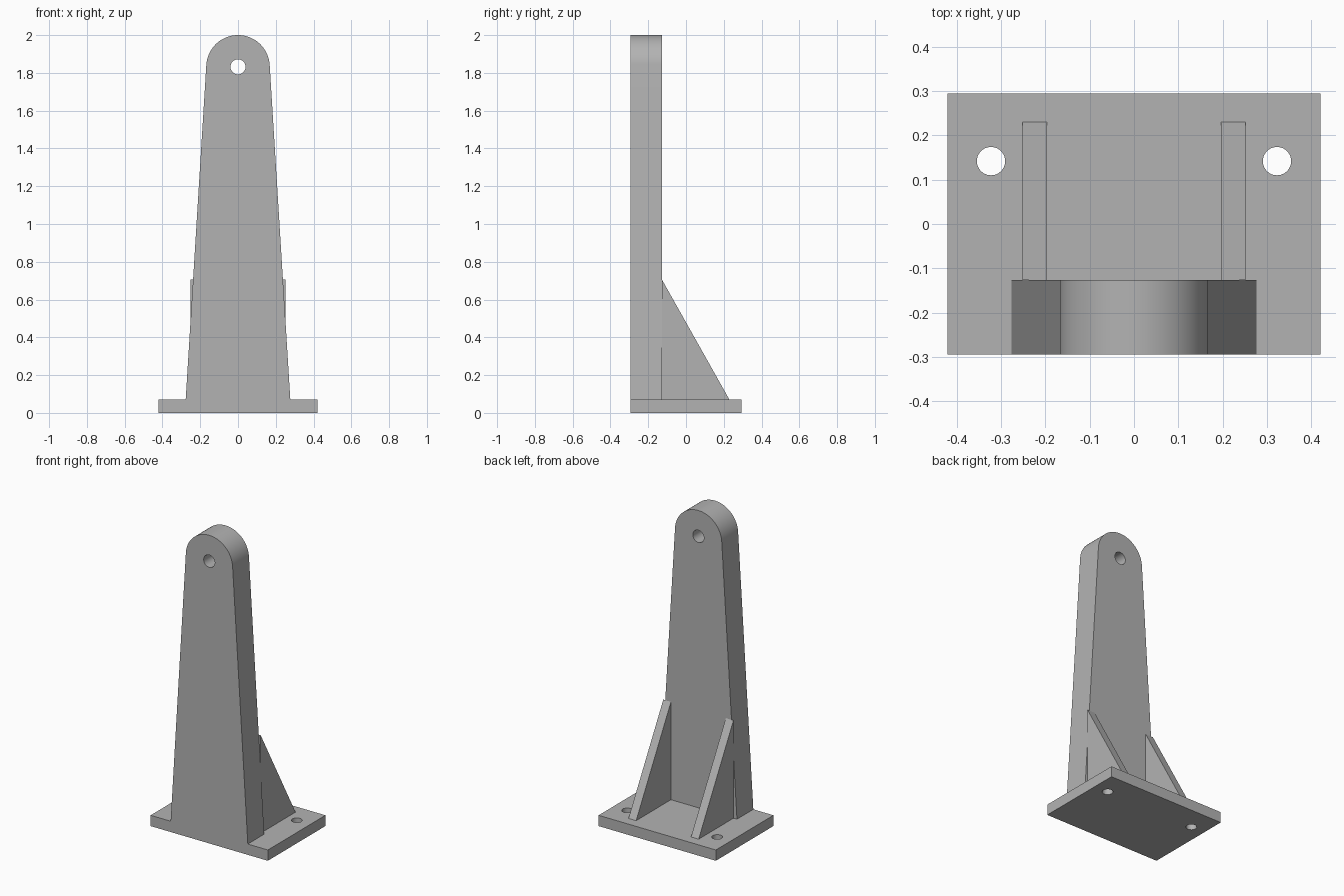
import bpy, bmesh
from math import sin, cos, pi, radians
from mathutils import Vector

cube = bpy.data.objects.get("Cube")
if cube:
    bpy.data.objects.remove(cube, do_unlink=True)

grey = bpy.data.materials.new("plain_grey")
grey.use_nodes = True
colour = (0.45, 0.45, 0.45, 1)
grey.diffuse_color = colour
grey.node_tree.nodes["Principled BSDF"].inputs["Base Color"].default_value = colour


def arc(cx, cy, r, start, end, steps):
    return [(cx + r * cos(start + (end - start) * i / steps),
             cy + r * sin(start + (end - start) * i / steps)) for i in range(steps + 1)]


def circle(cx, cy, r, steps=40):
    return arc(cx, cy, r, 0, 2 * pi, steps)[:-1]


def plate(name, loops, to_3d, offset):
    """Fill an outline with optional holes and extrude it into a solid."""
    bm = bmesh.new()
    edges = []
    for loop in loops:
        verts = [bm.verts.new(to_3d(*p)) for p in loop]
        edges += [bm.edges.new((v, verts[i - 1])) for i, v in enumerate(verts)]
    bmesh.ops.triangle_fill(bm, edges=edges, use_beauty=True, use_dissolve=False)
    result = bmesh.ops.extrude_face_region(bm, geom=bm.faces[:], use_keep_orig=True)
    moved = [g for g in result["geom"] if isinstance(g, bmesh.types.BMVert)]
    bmesh.ops.translate(bm, verts=moved, vec=Vector(offset))
    bmesh.ops.recalc_face_normals(bm, faces=bm.faces)
    mesh = bpy.data.meshes.new(name)
    bm.to_mesh(mesh)
    bm.free()
    mesh.materials.append(grey)
    obj = bpy.data.objects.new(name, mesh)
    bpy.context.collection.objects.link(obj)
    bpy.ops.object.select_all(action='DESELECT')
    obj.select_set(True)
    bpy.context.view_layer.objects.active = obj
    bpy.ops.object.shade_smooth_by_angle(angle=radians(30))
    return obj


BASE_X, BASE_Y, BASE_TOP = 0.421, 0.295, 0.07
BACK = -0.127          # rear face of the upright
EYE_Z, EYE_R = 1.832, 0.168

# Base plate with two bolt holes
base = [(-BASE_X, -BASE_Y), (BASE_X, -BASE_Y), (BASE_X, BASE_Y), (-BASE_X, BASE_Y)]
plate("base_plate", [base] + [circle(s * 0.323, 0.142, 0.032) for s in (-1, 1)],
      lambda x, y: (x, y, 0), (0, 0, BASE_TOP))

# Tapered upright with rounded, drilled top
tilt = radians(3.5)
outline = [(-0.277, BASE_TOP), (0.277, BASE_TOP)]
outline += arc(0, EYE_Z, EYE_R, tilt, pi - tilt, 48)
plate("upright", [outline, circle(0, EYE_Z, 0.04)],
      lambda x, z: (x, -BASE_Y, z), (0, BACK + BASE_Y, 0))

# Triangular ribs bracing the upright from behind
rib = [(BACK, BASE_TOP), (0.23, BASE_TOP), (BACK, 0.705)]
for name, x in (("left_rib", 0.197), ("right_rib", -0.252)):
    plate(name, [rib], lambda y, z: (x, y, z), (0.055, 0, 0))
